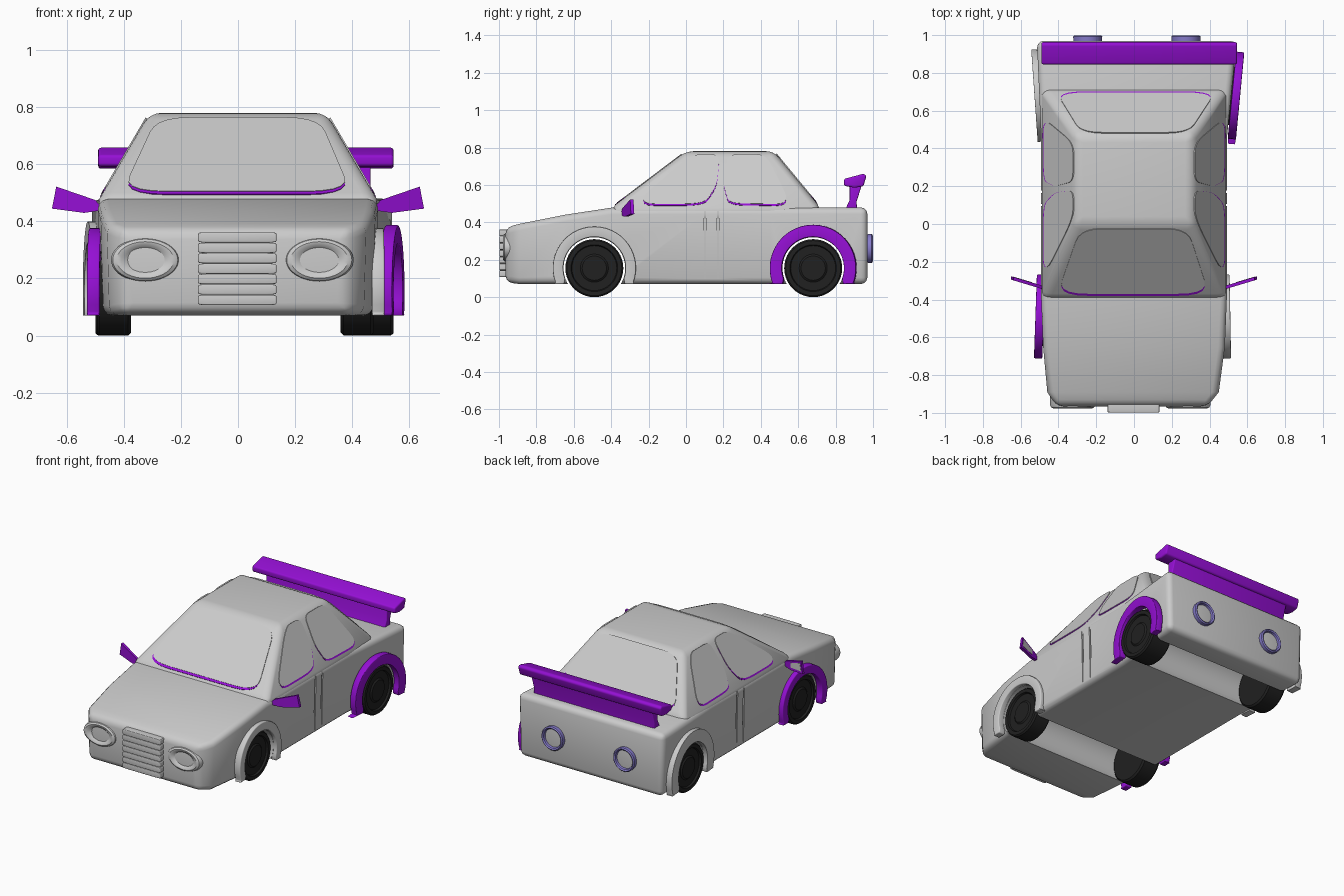
import bpy, bmesh
from math import pi, sin, cos, radians
from mathutils import Vector, Matrix

if "Cube" in bpy.data.objects:
    bpy.data.objects.remove(bpy.data.objects["Cube"])


def material(name, rgb):
    m = bpy.data.materials.new(name)
    m.diffuse_color = (*rgb, 1)
    m.use_nodes = True
    m.node_tree.nodes["Principled BSDF"].inputs["Base Color"].default_value = m.diffuse_color
    return m


PURPLE = material("purple", (0.30, 0.005, 0.66))
BLACK = material("tyre_black", (0.015, 0.015, 0.015))
LILAC = material("lilac", (0.24, 0.2, 0.6))


def finish(name, bm, mat=None, bevel=0, segments=3):
    bmesh.ops.recalc_face_normals(bm, faces=bm.faces)
    me = bpy.data.meshes.new(name)
    bm.to_mesh(me)
    bm.free()
    ob = bpy.data.objects.new(name, me)
    bpy.context.collection.objects.link(ob)
    if mat:
        me.materials.append(mat)
    if bevel:
        b = ob.modifiers.new("bevel", 'BEVEL')
        b.width, b.segments = bevel, segments
        b.limit_method, b.angle_limit = 'ANGLE', radians(36)
    return ob


def loft(name, rings, mat=None, bevel=0, segments=3):
    bm = bmesh.new()
    rows = [[bm.verts.new(p) for p in r] for r in rings]
    n = len(rows[0])
    for a, b in zip(rows, rows[1:]):
        for i in range(n):
            bm.faces.new((a[i], a[(i + 1) % n], b[(i + 1) % n], b[i]))
    bm.faces.new(rows[0])
    bm.faces.new(rows[-1])
    return finish(name, bm, mat, bevel, segments)


def prism(name, pts, vec, mat=None, bevel=0):
    vec = Vector(vec)
    return loft(name, [[Vector(p) for p in pts], [Vector(p) + vec for p in pts]], mat, bevel)


def lathe(name, profile, matrix, mat=None, n=40):
    rings = [[matrix @ Vector((r * cos(2 * pi * i / n), r * sin(2 * pi * i / n), h))
              for i in range(n)] for r, h in profile]
    return loft(name, rings, mat)


def rounded(pts, t=0.25, n=5):
    out = []
    for i, p in enumerate(pts):
        p = Vector(p)
        a = p.lerp(Vector(pts[i - 1]), t)
        b = p.lerp(Vector(pts[(i + 1) % len(pts)]), t)
        out += [a.lerp(p, k / n).lerp(p.lerp(b, k / n), k / n) for k in range(n + 1)]
    return out


def cut(ob, cutter):
    m = ob.modifiers.new("cut", 'BOOLEAN')
    m.operation, m.object, m.solver = 'DIFFERENCE', cutter, 'EXACT'
    cutter.hide_render = True
    cutters.append(cutter)


cutters = []
WHEEL_Y = (-0.49, 0.68)

# lower body: sections of (y, x centre, half width, bottom z, top z)
sections = [(-0.965, -0.01, 0.40, 0.08, 0.372), (-0.89, -0.005, 0.455, 0.07, 0.392),
            (-0.65, 0, 0.482, 0.07, 0.44), (-0.40, 0, 0.492, 0.07, 0.478),
            (0.45, 0, 0.492, 0.07, 0.48), (0.97, 0.015, 0.53, 0.07, 0.48)]
body = loft("body", [[(c - w * 0.98, y, b), (c + w * 0.98, y, b), (c + w, y, t), (c - w, y, t)]
                     for y, c, w, b, t in sections], bevel=0.035)
# axle channels and door seams
for y in WHEEL_Y:
    cut(body, lathe("channel_cutter", [(0.165, -0.8), (0.165, 0.8)],
                    Matrix.Translation((0, y, 0.155)) @ Matrix.Rotation(pi / 2, 4, 'Y')))
for s in (-1, 1):
    for y in (0.095, 0.165):
        cut(body, prism("seam_cutter", [(s * 0.481, y, 0), (s * 0.481, y + 0.012, 0),
                                        (s * 0.6, y + 0.012, 0), (s * 0.6, y, 0)], (0, 0, 0.47)))

# cabin
loft("cabin", [[(-w, y0, z), (w, y0, z), (w, y1, z), (-w, y1, z)] for z, w, y0, y1 in
               [(0.40, 0.487, -0.40, 0.72), (0.478, 0.487, -0.40, 0.72), (0.78, 0.31, 0.0, 0.47)]],
     bevel=0.04, segments=4)


# windows: grey pane over a slightly lowered purple lining
def window(name, outline, place, normal, t=0.25):
    n = Vector(normal).normalized()
    for part, drop, proud, mat in (("pane", 0, 0.004, None), ("lining", 0.009, 0.002, PURPLE)):
        pts = [place(u, v - drop) - n * 0.02 for u, v in rounded(outline, t)]
        prism(name + "_" + part, pts, n * (0.02 + proud), mat)


def rise(z):
    return (z - 0.478) / 0.302


window("windshield", [(-0.405, 0.503), (0.395, 0.503), (0.285, 0.762), (-0.285, 0.762)],
       lambda u, v: Vector((u, -0.40 + 0.40 * rise(v), v)), (0, -0.302, 0.40), 0.2)
window("rear_window", [(-0.41, 0.51), (0.43, 0.51), (0.29, 0.765), (-0.28, 0.765)],
       lambda u, v: Vector((u, 0.72 - 0.25 * rise(v), v)), (0, 0.302, 0.25), 0.2)
for s, side in ((-1, "left"), (1, "right")):
    def on_side(u, v, s=s):
        return Vector((s * (0.487 - 0.177 * rise(v)), u, v))
    nrm = (s * 0.302, 0, 0.177)
    window(side + "_front_window", [(-0.28, 0.497), (0.10, 0.497), (0.165, 0.60),
                                    (0.18, 0.762), (0.03, 0.762)], on_side, nrm, 0.3)
    window(side + "_rear_window", [(0.20, 0.60), (0.225, 0.762), (0.43, 0.762),
                                   (0.56, 0.495), (0.23, 0.50)], on_side, nrm, 0.25)

# wheels with recessed hubs
for name, y, x, s, width in (("front_right_wheel", WHEEL_Y[0], 0.475, 1, 0.115),
                             ("front_left_wheel", WHEEL_Y[0], -0.495, -1, 0.12),
                             ("rear_right_wheel", WHEEL_Y[1], 0.545, 1, 0.15),
                             ("rear_left_wheel", WHEEL_Y[1], -0.50, -1, 0.125)):
    lathe(name, [(0.145, -width), (0.155, -width + 0.01), (0.155, -0.01), (0.147, 0), (0.125, 0),
                 (0.12, -0.012), (0.075, -0.012), (0.065, -0.004), (0.01, -0.004)],
          Matrix.Translation((x, y, 0.155)) @ Matrix.Rotation(s * pi / 2, 4, 'Y'), BLACK)


# wheel arches: bands turned to follow the body taper
def arch(name, x, y, r_out, turn, mat, foot=0.0):
    def ring(r, f):
        pts = [(0, r * cos(a), r * sin(a)) for a in [radians(-20 + 220 * i / 28) for i in range(29)]]
        return [(0, r * 0.97, -0.085)] + pts + [(0, -r * 0.97 - f, -0.085)]
    out, inn = ring(r_out, foot), ring(0.167, 0)
    m = Matrix.Translation((x, y, 0.155)) @ Matrix.Rotation(radians(turn), 4, 'Z')
    bm = bmesh.new()
    rows = [[bm.verts.new(m @ (Vector(p) + Vector((dx, 0, 0)))) for p in line]
            for line, dx in ((out, -0.022), (out, 0.022), (inn, 0.022), (inn, -0.022))]
    for a, b in zip(rows, rows[1:] + rows[:1]):
        for i in range(len(a) - 1):
            bm.faces.new((a[i], a[i + 1], b[i + 1], b[i]))
    for i in (0, -1):
        bm.faces.new([r[i] for r in rows])
    finish(name, bm, mat, 0.014)


arch("front_right_arch", 0.488, WHEEL_Y[0], 0.222, 1, None)
arch("front_left_arch", -0.50, WHEEL_Y[0], 0.222, -2, PURPLE)
arch("rear_right_arch", 0.54, WHEEL_Y[1], 0.232, -5.5, PURPLE, 0.035)
arch("rear_left_arch", -0.505, WHEEL_Y[1], 0.245, 4, None)

# headlights: oval rims with dished centres
for name, x in (("left_headlight", -0.325), ("right_headlight", 0.285)):
    lathe(name, [(0.12, -0.06), (0.12, 0), (0.114, 0.013), (0.10, 0.02), (0.085, 0.018),
                 (0.07, 0.008), (0.05, -0.002), (0.005, -0.006)],
          Matrix.Translation((x, -0.958, 0.265)) @ Matrix.Rotation(pi / 2, 4, 'X')
          @ Matrix.Diagonal((1, 0.64, 1, 1)))

# grille bars
for i in range(7):
    z = 0.125 + i * 0.0365
    prism("grille_bar", rounded([(-0.14, -0.94, z - 0.018), (0.135, -0.94, z - 0.018),
                                 (0.135, -0.94, z + 0.018), (-0.14, -0.94, z + 0.018)], 0.12, 3),
          (0, -0.058, 0), bevel=0.015)

# tail lights: coloured ring and grey lens
for x in (-0.245, 0.275):
    m = Matrix.Translation((x, 0.965, 0.26)) @ Matrix.Rotation(-pi / 2, 4, 'X')
    lathe("tail_light_ring", [(0.075, -0.02), (0.077, 0.028), (0.07, 0.034), (0.062, 0.028),
                              (0.06, 0.012), (0.05, 0.01)], m, LILAC)
    lathe("tail_light_lens", [(0.06, 0), (0.058, 0.016), (0.03, 0.018), (0.005, 0.018)], m)

# spoiler: wing on a narrower web
prism("spoiler_wing", [(-0.49, y, z) for y, z in
                       [(0.845, 0.595), (0.845, 0.632), (0.95, 0.66), (0.965, 0.648),
                        (0.948, 0.592), (0.90, 0.585)]], (1.035, 0, 0), PURPLE, 0.01)
prism("spoiler_web", [(-0.41, y, z) for y, z in
                      [(0.85, 0.465), (0.915, 0.465), (0.912, 0.51), (0.94, 0.60),
                       (0.875, 0.61), (0.875, 0.52)]], (0.875, 0, 0), PURPLE, 0.006)

# side mirrors with grey glass facing back
for s, side in ((-1, "left"), (1, "right")):
    def at(x, z, back, s=s):
        return Vector((s * x, -0.335 + (x - 0.49) * 0.3 + back, z))
    prism(side + "_mirror", [at(x, z, -0.008) for x, z in
                             [(0.47, 0.44), (0.50, 0.475), (0.637, 0.522), (0.652, 0.445), (0.54, 0.43)]],
          (0, 0.018, 0), PURPLE)
    prism(side + "_mirror_glass", [at(x, z, 0.0) for x, z in
                                   [(0.54, 0.448), (0.54, 0.478), (0.628, 0.508), (0.638, 0.458)]],
          (0, 0.012, 0))

# apply modifiers, remove cutters, smooth
bpy.ops.object.select_all(action='SELECT')
bpy.context.view_layer.objects.active = body
bpy.ops.object.convert(target='MESH')
for c in cutters:
    bpy.data.objects.remove(c)
bpy.ops.object.shade_smooth_by_angle(angle=radians(35))
